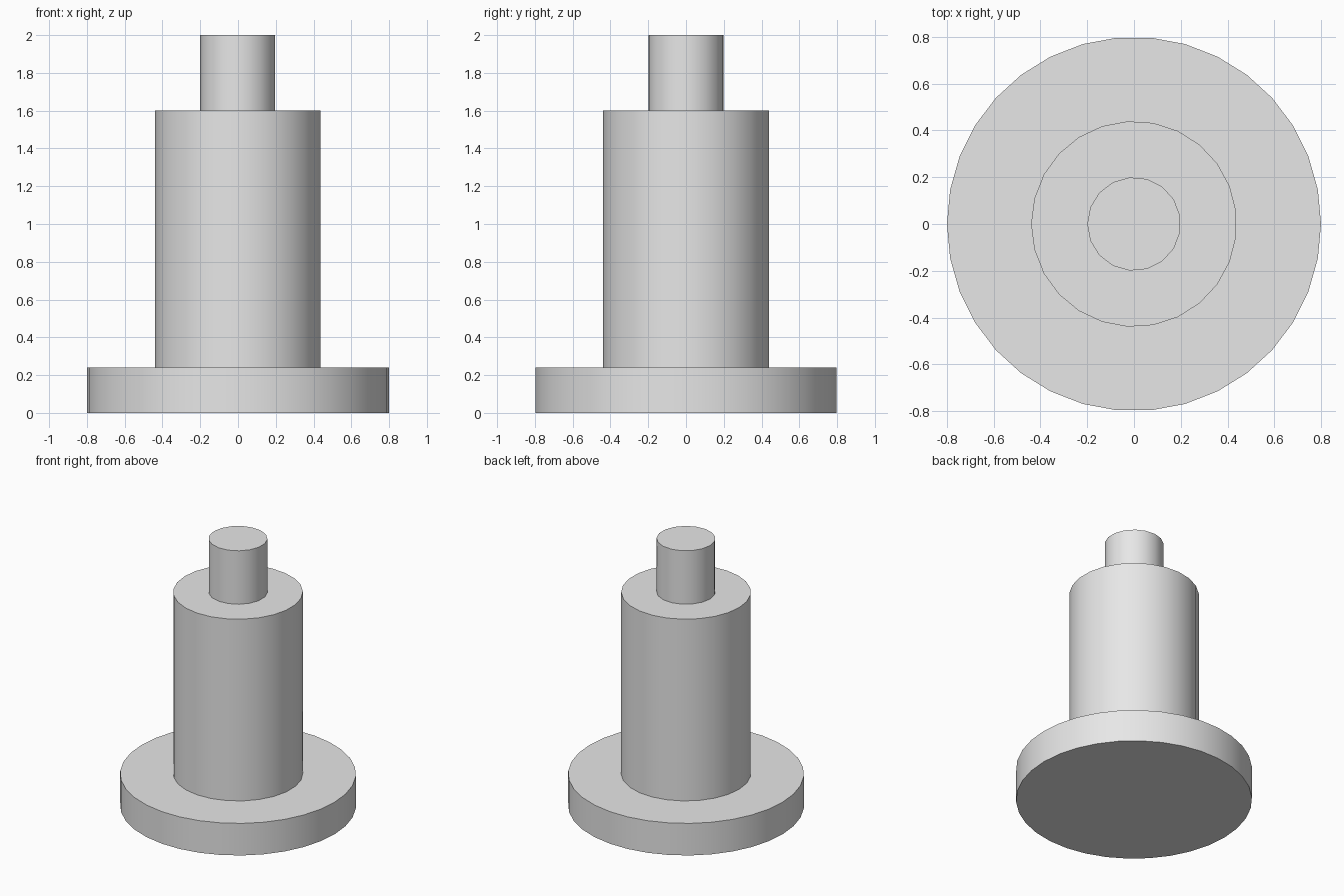
import bpy
from math import radians, pi

cube = bpy.data.objects.get("Cube")
if cube:
    bpy.data.objects.remove(cube, do_unlink=True)

# Single plain grey finish
grey = bpy.data.materials.new("light_grey")
grey.use_nodes = True
colour = (0.8, 0.8, 0.8, 1.0)
grey.diffuse_color = colour
grey.node_tree.nodes["Principled BSDF"].inputs["Base Color"].default_value = colour


def add_drum(name, sides, radius, bottom, top):
    """Upright cylinder with one corner pointing towards -x."""
    bpy.ops.mesh.primitive_cylinder_add(
        vertices=sides, radius=radius, depth=top - bottom,
        location=(0, 0, (bottom + top) / 2))
    drum = bpy.context.object
    drum.name = name
    drum.rotation_euler.z = pi / 2
    bpy.ops.object.transform_apply(location=False, rotation=True, scale=False)
    drum.data.materials.append(grey)
    bpy.ops.object.shade_smooth_by_angle(angle=radians(30))


# Stepped pin: wide flange, main shaft, narrow tip
add_drum("base_flange", 34, 0.8, 0.0, 0.24)
add_drum("main_shaft", 25, 0.44, 0.24, 1.6)
add_drum("top_pin", 17, 0.2, 1.6, 2.0)
